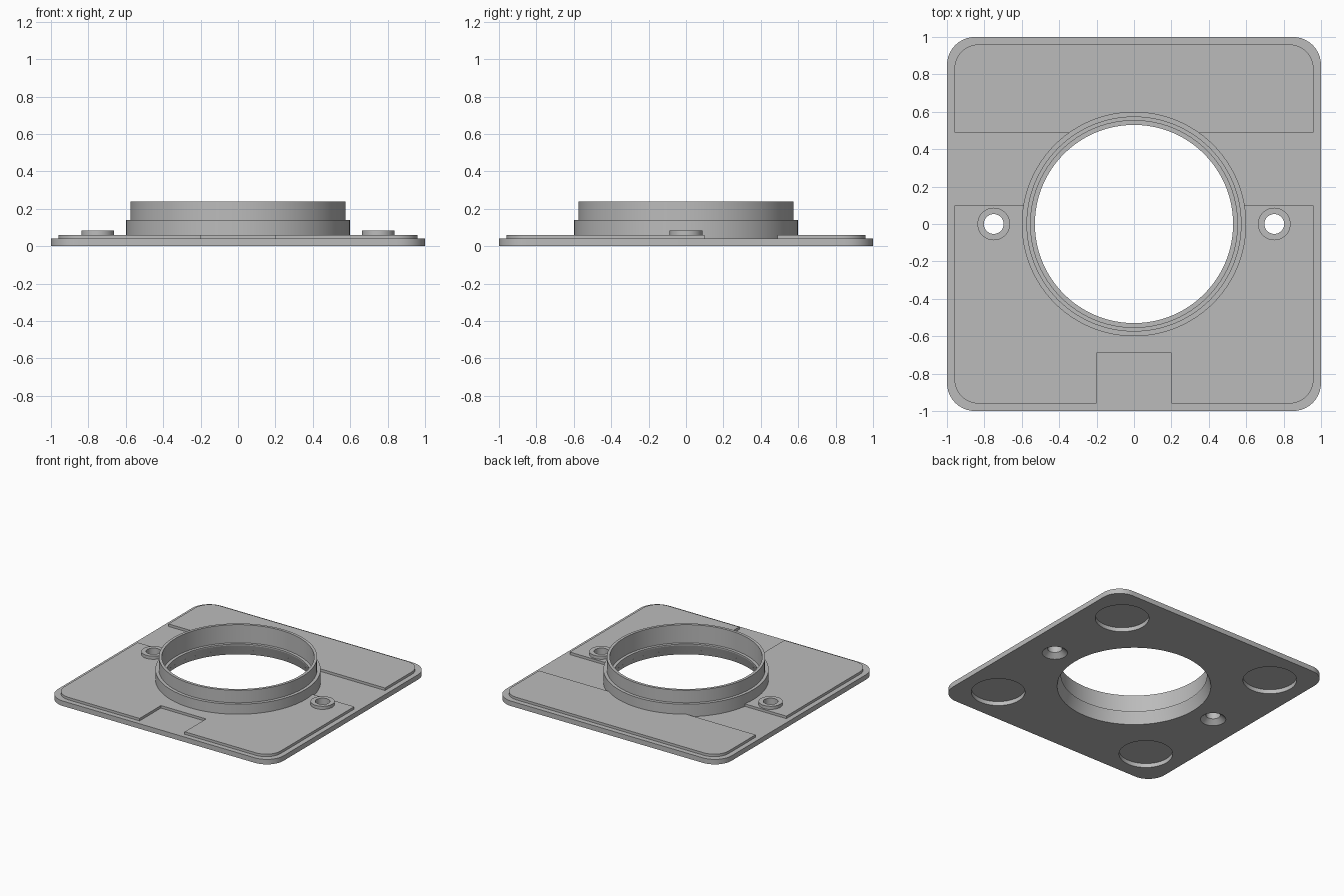
import bpy, bmesh, math

if "Cube" in bpy.data.objects:
    bpy.data.objects.remove(bpy.data.objects["Cube"], do_unlink=True)

grey = bpy.data.materials.new("plain grey")
grey.use_nodes = True
colour = (0.5, 0.5, 0.5, 1)
grey.diffuse_color = colour
grey.node_tree.nodes["Principled BSDF"].inputs["Base Color"].default_value = colour


def make_object(name, bm):
    bmesh.ops.recalc_face_normals(bm, faces=bm.faces)
    mesh = bpy.data.meshes.new(name)
    bm.to_mesh(mesh)
    bm.free()
    mesh.materials.append(grey)
    obj = bpy.data.objects.new(name, mesh)
    bpy.context.scene.collection.objects.link(obj)
    return obj


def extrude(name, outline, z0, z1):
    """Solid from a flat outline between two heights."""
    bm = bmesh.new()
    face = bm.faces.new([bm.verts.new((x, y, z0)) for x, y in outline])
    top = bmesh.ops.extrude_face_region(bm, geom=[face])["geom"]
    verts = [v for v in top if isinstance(v, bmesh.types.BMVert)]
    bmesh.ops.translate(bm, verts=verts, vec=(0, 0, z1 - z0))
    return make_object(name, bm)


def lathe(bm, profile, x=0, y=0, steps=96, closed=False):
    """Turn a (radius, z) profile; an open one is capped at both ends."""
    rings = [[bm.verts.new((x + r * math.cos(math.tau * i / steps),
                            y + r * math.sin(math.tau * i / steps), z))
              for i in range(steps)] for r, z in profile]
    pairs = list(zip(rings, rings[1:]))
    if closed:
        pairs.append((rings[-1], rings[0]))
    else:
        bm.faces.new(rings[0])
        bm.faces.new(rings[-1])
    for a, b in pairs:
        for i in range(steps):
            j = (i + 1) % steps
            bm.faces.new((a[i], a[j], b[j], b[i]))


def corner(cx, cy, r, start):
    """Quarter circle, counter-clockwise from the start angle."""
    return [(cx + r * math.cos(math.radians(start + a)),
             cy + r * math.sin(math.radians(start + a))) for a in range(0, 91, 9)]


def cut(obj, cutter):
    mod = obj.modifiers.new("cut", "BOOLEAN")
    mod.operation = "DIFFERENCE"
    mod.solver = "EXACT"
    mod.object = cutter


def make_cutter(name, bm):
    obj = make_object(name, bm)
    obj.hide_render = True
    obj.hide_set(True)
    obj.display_type = "WIRE"
    return obj


SCREW_X, MAGNET = 0.75, 0.7
PLATE_TOP, PANEL_TOP = 0.04, 0.06

# Cutter for the flared bore, countersunk screw holes and magnet pockets
bm = bmesh.new()
lathe(bm, [(0.558, -0.05), (0.558, 0), (0.53, 0.085), (0.53, 0.095),
           (0.553, 0.095), (0.553, 0.3)])
for sx in (-1, 1):
    lathe(bm, [(0.092, -0.05), (0.092, 0), (0.053, 0.035), (0.053, 0.2)],
          sx * SCREW_X, steps=48)
    for sy in (-1, 1):
        lathe(bm, [(0.195, -0.05), (0.195, 0.033)], sx * MAGNET, sy * MAGNET, 64)
hole_cutter = make_cutter("hole_cutter", bm)

# Cutter that clears the raised panels around the collar and screws
bm = bmesh.new()
lathe(bm, [(0.59, -0.05), (0.59, 0.3)])
for sx in (-1, 1):
    lathe(bm, [(0.053, -0.05), (0.053, 0.3)], sx * SCREW_X, steps=48)
panel_cutter = make_cutter("panel_cutter", bm)

# Base plate with rounded corners
c, r = 0.85, 0.15
plate = extrude("base_plate", corner(c, c, r, 0) + corner(-c, c, r, 90)
                + corner(-c, -c, r, 180) + corner(c, -c, r, 270), 0, PLATE_TOP)
cut(plate, hole_cutter)

# Raised panels: the front one is notched at its front edge
edge, r = 0.96, 0.13
c = edge - r
front = extrude("front_panel", [(edge, 0.1), (-edge, 0.1)] + corner(-c, -c, r, 180)
                + [(-0.2, -edge), (-0.2, -0.69), (0.2, -0.69), (0.2, -edge)]
                + corner(c, -c, r, 270), PLATE_TOP, PANEL_TOP)
back = extrude("back_panel", [(-edge, 0.49), (edge, 0.49)] + corner(c, c, r, 0)
               + corner(-c, c, r, 90), PLATE_TOP, PANEL_TOP)
for panel in (front, back):
    cut(panel, panel_cutter)

# Stepped collar, with an inner ledge and flared lower bore
bm = bmesh.new()
lathe(bm, [(0.6, PLATE_TOP), (0.6, 0.14), (0.575, 0.14), (0.575, 0.24),
           (0.553, 0.24), (0.553, 0.095), (0.53, 0.095), (0.53, 0.085),
           (0.545, PLATE_TOP)], closed=True)
parts = [plate, front, back, make_object("collar", bm)]

# Screw bosses
for sx, side in ((-1, "right"), (1, "left")):
    bm = bmesh.new()
    lathe(bm, [(0.087, PANEL_TOP), (0.087, 0.085), (0.053, 0.085),
               (0.053, PANEL_TOP)], sx * SCREW_X, steps=48, closed=True)
    parts.append(make_object(side + "_screw_boss", bm))

# Bake the cuts, then smooth the round walls
for obj in parts:
    bpy.ops.object.select_all(action="DESELECT")
    obj.select_set(True)
    bpy.context.view_layer.objects.active = obj
    for mod in list(obj.modifiers):
        bpy.ops.object.modifier_apply(modifier=mod.name)
    bpy.ops.object.shade_smooth_by_angle(angle=math.radians(15))
